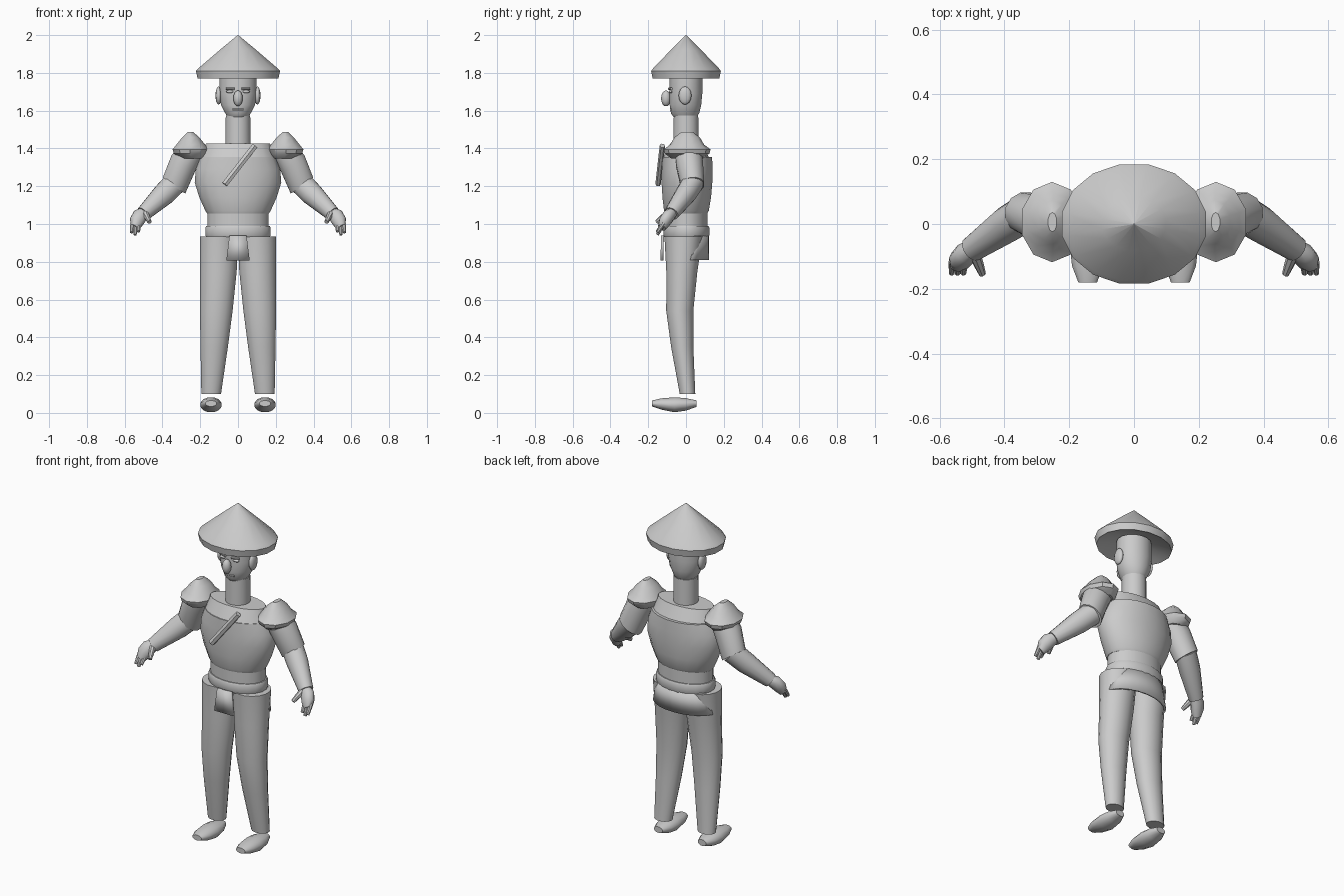
import bpy, bmesh, math
from mathutils import Vector

grey = bpy.data.materials.new("plain grey")
grey.diffuse_color = (0.6, 0.6, 0.6, 1)


def finish(name, bm, angle=40):
    """Turn a bmesh into a smooth-shaded object."""
    bmesh.ops.recalc_face_normals(bm, faces=bm.faces)
    me = bpy.data.meshes.new(name)
    bm.to_mesh(me)
    bm.free()
    me.materials.append(grey)
    ob = bpy.data.objects.new(name, me)
    bpy.context.collection.objects.link(ob)
    bpy.ops.object.select_all(action='DESELECT')
    ob.select_set(True)
    bpy.context.view_layer.objects.active = ob
    bpy.ops.object.shade_smooth_by_angle(angle=math.radians(angle))
    return ob


def loft(name, rings, axis=(0, 0, 1), up=(0, 1, 0), n=16, angle=40):
    """Skin elliptical rings (x, y, z, radius_u, radius_v) and cap both ends."""
    axis, up = Vector(axis).normalized(), Vector(up)
    u = up.cross(axis).normalized()
    v = axis.cross(u)
    bm = bmesh.new()
    loops = []
    for x, y, z, ru, rv in rings:
        c = Vector((x, y, z))
        turns = [2 * math.pi * (i + 0.5) / n for i in range(n)]
        loops.append([bm.verts.new(c + u * ru * math.cos(t) + v * rv * math.sin(t)) for t in turns])
    for a, b in zip(loops, loops[1:]):
        for i in range(n):
            j = (i + 1) % n
            bm.faces.new((a[i], a[j], b[j], b[i]))
    bm.faces.new(loops[0])
    bm.faces.new(loops[-1])
    return finish(name, bm, angle)


def ball(name, loc, scale, n=12):
    bm = bmesh.new()
    bmesh.ops.create_uvsphere(bm, u_segments=n, v_segments=8, radius=1)
    for v in bm.verts:
        v.co = Vector(v.co[i] * scale[i] + loc[i] for i in range(3))
    return finish(name, bm, 60)


def rod(name, a, b, w0, w1, flat=1.0, n=8):
    """Tapered rod between two points."""
    a, b = Vector(a), Vector(b)
    return loft(name, [(*a, w0, w0 * flat), (*a.lerp(b, 0.6), (w0 + w1) / 2, (w0 + w1) / 2 * flat),
                       (*b, w1, w1 * flat)], axis=b - a, n=n)


# conical hat with a short turned-down lip and hollow underside
loft("hat", [(0, 0, 1.83, 0.03, 0.03), (0, 0, 1.785, 0.18, 0.15), (0, 0, 1.77, 0.218, 0.18),
             (0, 0, 1.81, 0.227, 0.188), (0, 0, 1.825, 0.213, 0.177), (0, 0, 1.92, 0.1, 0.083),
             (0, 0, 2.0, 0.002, 0.002)], n=16)

# head and neck
loft("head", [(0, -0.005, 1.565, 0.055, 0.06), (0, -0.005, 1.585, 0.068, 0.076),
              (0, -0.003, 1.63, 0.092, 0.085), (0, 0, 1.69, 0.1, 0.088), (0, 0, 1.8, 0.098, 0.088)])
loft("neck", [(0, 0, 1.38, 0.068, 0.068), (0, 0, 1.575, 0.066, 0.066)])
ball("nose", (0, -0.106, 1.665), (0.025, 0.026, 0.042))
rod("mouth", (-0.03, -0.08, 1.606), (0.03, -0.08, 1.606), 0.006, 0.006)

# torso with sloped collar, waist and belt
loft("torso", [(0, 0, 1.055, 0.165, 0.112), (0, 0.002, 1.07, 0.175, 0.12),
               (0, 0.004, 1.14, 0.207, 0.13), (0, 0.005, 1.22, 0.232, 0.136),
               (0, 0.006, 1.29, 0.226, 0.136), (0, 0.006, 1.355, 0.2, 0.134)], n=20)
loft("collar", [(0, 0, 1.35, 0.198, 0.125), (0, 0, 1.425, 0.172, 0.085)], n=20)
loft("waist", [(0, 0.002, 0.98, 0.163, 0.113), (0, 0.002, 1.065, 0.163, 0.113)], n=20)
loft("belt", [(0, 0.002, 0.93, 0.17, 0.118), (0, 0.002, 0.94, 0.175, 0.123),
              (0, 0.002, 0.98, 0.175, 0.123), (0, 0.002, 0.99, 0.17, 0.118)], n=20)
rod("chest_strap", (0.09, -0.125, 1.415), (-0.07, -0.148, 1.21), 0.018, 0.018, 0.8, n=6)

# front flap, a thin trapezoid
bm = bmesh.new()
bm.faces.new([bm.verts.new(p) for p in ((-0.045, -0.117, 0.94), (0.045, -0.117, 0.94),
                                        (0.062, -0.12, 0.807), (-0.062, -0.12, 0.807))])
front = finish("front_flap", bm)
front.modifiers.new("thickness", 'SOLIDIFY').thickness = 0.015

# back flap wrapped round the hips
bm = bmesh.new()
rows = []
for z, rx, ry, start in ((0.94, 0.176, 0.122, 22), (0.81, 0.2, 0.122, 12)):
    turns = [math.radians(start + (180 - 2 * start) * i / 10) for i in range(11)]
    rows.append([bm.verts.new((rx * math.cos(t), ry * math.sin(t), z)) for t in turns])
for i in range(10):
    bm.faces.new((rows[0][i], rows[0][i + 1], rows[1][i + 1], rows[1][i]))
back = finish("back_flap", bm)
back.modifiers.new("thickness", 'SOLIDIFY').thickness = 0.012

for s, side in ((-1, "right"), (1, "left")):
    # face details
    ball(side + "_ear", (s * 0.103, -0.005, 1.68), (0.016, 0.034, 0.048))
    ball(side + "_eye", (s * 0.043, -0.08, 1.701), (0.02, 0.01, 0.008))
    rod(side + "_brow", (s * 0.02, -0.09, 1.716), (s * 0.062, -0.076, 1.716), 0.007, 0.006)

    # trouser leg and foot
    loft(side + "_leg", [(s * 0.142, 0.008, 0.1, 0.053, 0.042), (s * 0.126, -0.02, 0.35, 0.074, 0.06),
                         (s * 0.115, -0.033, 0.54, 0.088, 0.073), (s * 0.104, -0.022, 0.75, 0.099, 0.084),
                         (s * 0.101, -0.013, 0.935, 0.103, 0.103)])
    loft(side + "_foot", [(s * 0.143, -0.18, 0.05, 0.03, 0.016), (s * 0.143, -0.13, 0.047, 0.05, 0.031),
                          (s * 0.143, -0.06, 0.043, 0.058, 0.041), (s * 0.143, 0.0, 0.045, 0.052, 0.034),
                          (s * 0.143, 0.055, 0.049, 0.028, 0.018)],
         axis=(0, 1, 0), up=(0, 0, 1), n=12, angle=60)

    # shoulder guard: rounded rim with a small peak
    loft(side + "_shoulder_guard", [(s * 0.245, 0.006, 1.347, 0.06, 0.085), (s * 0.253, 0.006, 1.372, 0.09, 0.118),
                                    (s * 0.253, 0.006, 1.395, 0.098, 0.124), (s * 0.25, 0.006, 1.42, 0.08, 0.09),
                                    (s * 0.25, 0.006, 1.458, 0.048, 0.068), (s * 0.252, 0.006, 1.488, 0.014, 0.03)],
         n=10, angle=35)

    # sleeve, forearm and hand
    loft(side + "_upper_arm", [(s * 0.24, 0.01, 1.4, 0.07, 0.07), (s * 0.29, 0.018, 1.32, 0.078, 0.074),
                               (s * 0.338, 0.035, 1.205, 0.075, 0.064)],
         axis=(s * 0.14, 0.02, -0.2), n=12)
    loft(side + "_forearm", [(s * 0.325, 0.04, 1.225, 0.064, 0.058), (s * 0.39, 0.0, 1.16, 0.062, 0.056),
                             (s * 0.5, -0.077, 1.055, 0.041, 0.04)],
         axis=(s * 0.17, -0.11, -0.165), n=12)
    loft(side + "_hand", [(s * 0.488, -0.068, 1.066, 0.03, 0.028), (s * 0.517, -0.09, 1.045, 0.042, 0.034),
                          (s * 0.538, -0.113, 1.012, 0.04, 0.032), (s * 0.548, -0.128, 0.982, 0.026, 0.022)],
         axis=(s * 0.09, -0.075, -0.12), n=10, angle=60)
    rod(side + "_thumb", (s * 0.492, -0.092, 1.06), (s * 0.468, -0.155, 1.01), 0.019, 0.011)
    for k, (dx, z) in enumerate(((0.527, 0.96), (0.545, 0.943), (0.563, 0.955))):
        rod(f"{side}_finger_{k + 1}", (s * (dx - 0.003), -0.118, 1.005), (s * dx, -0.152, z), 0.013, 0.009)
